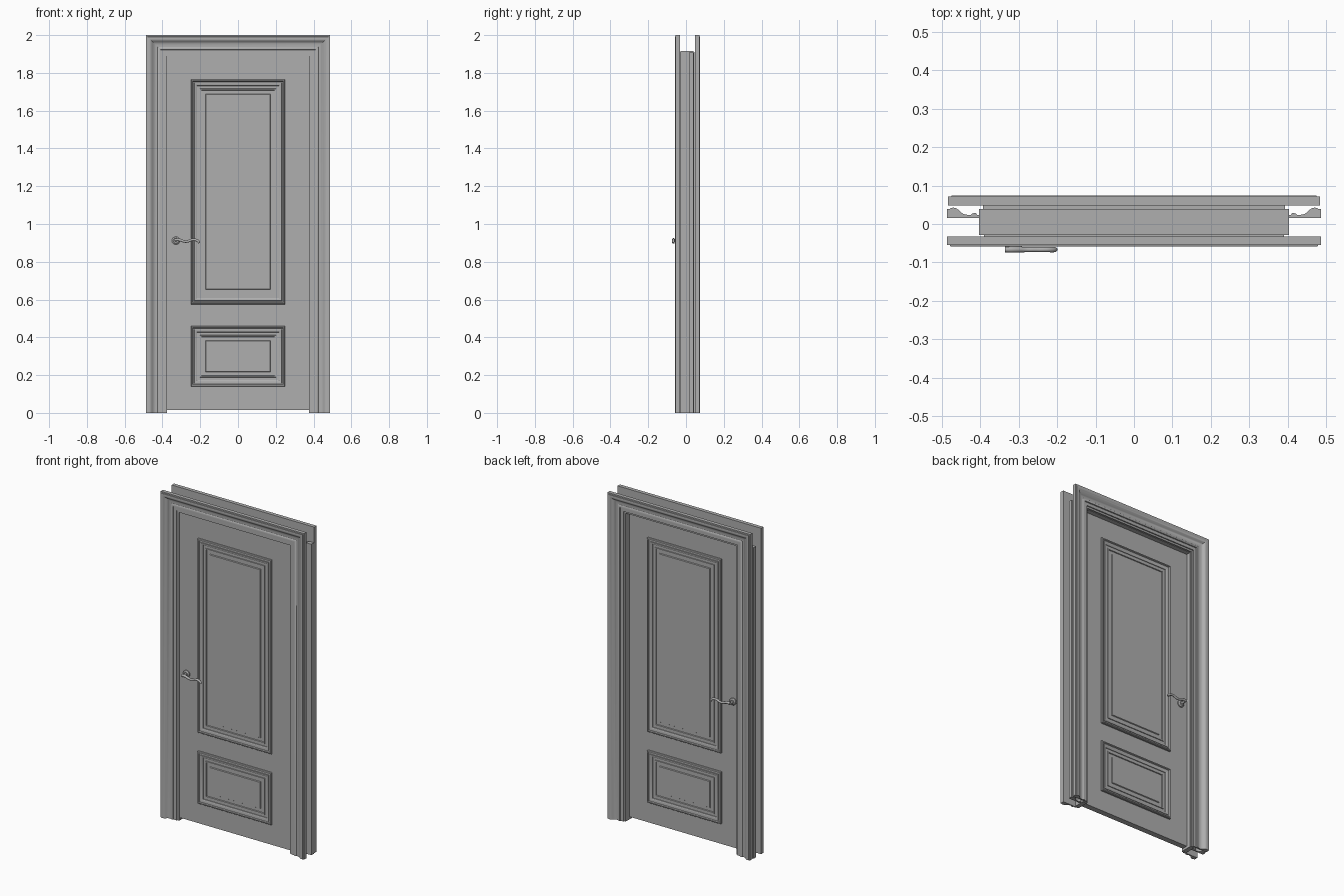
import bpy, bmesh
from mathutils import Matrix, Vector

if "Cube" in bpy.data.objects:
    bpy.data.objects.remove(bpy.data.objects["Cube"])

# mid grey paint shared by every part
PAINT = bpy.data.materials.new("grey_paint")
PAINT.diffuse_color = (.43, .43, .43, 1)
PAINT.use_nodes = True
PAINT.node_tree.nodes["Principled BSDF"].inputs["Base Color"].default_value = PAINT.diffuse_color


def smooth_by_angle(ob, angle):
    bpy.ops.object.select_all(action='DESELECT')
    ob.select_set(True)
    bpy.context.view_layer.objects.active = ob
    bpy.ops.object.shade_smooth_by_angle(angle=angle)


def finish(bm, name, angle=0):
    bmesh.ops.recalc_face_normals(bm, faces=bm.faces)
    me = bpy.data.meshes.new(name)
    bm.to_mesh(me)
    bm.free()
    me.materials.append(PAINT)
    ob = bpy.data.objects.new(name, me)
    bpy.context.collection.objects.link(ob)
    if angle:
        smooth_by_angle(ob, angle)
    return ob


def boxes(name, spans):
    """Boxes given as (x0, x1, y0, y1, z0, z1)."""
    bm = bmesh.new()
    for x0, x1, y0, y1, z0, z1 in spans:
        m = Matrix.Translation(((x0 + x1) / 2, (y0 + y1) / 2, (z0 + z1) / 2))
        m = m @ Matrix.Diagonal((x1 - x0, y1 - y0, z1 - z0, 1))
        bmesh.ops.create_cube(bm, size=1, matrix=m)
    return finish(bm, name)


def moulding(name, path, profile, base, side, field=False):
    """Sweep (inset, height) profile along mitred corners (x, z, inward x, inward z).
    field=True closes the loop and fills the middle; otherwise the ends are capped."""
    bm = bmesh.new()
    rings = [[bm.verts.new((x + dx * d, base + side * h, z + dz * d)) for d, h in profile]
             for x, z, dx, dz in path]
    n, k = len(path), len(profile)
    for i in range(n if field else n - 1):
        a, b = rings[i], rings[(i + 1) % n]
        for j in range(k - 1 if field else k):
            q = (j + 1) % k
            bm.faces.new((a[j], a[q], b[q], b[j]))
    if field:
        bm.faces.new([r[-1] for r in rings])
    else:
        bm.faces.new(rings[0])
        bm.faces.new(rings[-1])
    return finish(bm, name, .45)


CASING = [(0, 0), (0, .023), (.008, .023), (.009, .026), (.018, .0265), (.024, .025),
          (.030, .021), (.036, .015), (.043, .010), (.052, .008), (.062, .008),
          (.066, .011), (.071, .0125), (.076, .012), (.078, .007), (.097, .007), (.097, 0)]
PANEL = [(0, 0), (0, .009), (.003, .013), (.009, .013), (.012, .007), (.018, .007),
         (.019, .010), (.026, .009), (.033, .005), (.034, .002), (.048, .002),
         (.049, .006), (.056, .006), (.058, .001), (.077, .001), (.080, .006)]

# door lining: legs, head and the thin lips on both faces
boxes("door_lining", [
    (-.403, -.375, -.028, .039, 0, 1.915), (.375, .403, -.028, .039, 0, 1.915),
    (-.375, .375, -.028, .039, 1.89, 1.915)])
for tag, w, y0, y1 in (("front", .390, -.035, -.028), ("back", .393, .039, .048)):
    boxes("lining_lip_" + tag, [
        (-w, -.377, y0, y1, 0, 1.908), (.377, w, y0, y1, 0, 1.908),
        (-.377, .377, y0, y1, 1.892, 1.908)])

# casings on both faces
for tag, w, y, s in (("front", .487, -.032, -1), ("back", .484, .048, 1)):
    u = [(-w, 0, 1, 0), (-w, 2, 1, -1), (w, 2, -1, -1), (w, 0, -1, 0)]
    moulding(tag + "_casing", u, CASING, y, s)

# inner casing legs tucked behind the back casing
for tag, s in (("left", -1), ("right", 1)):
    leg = [(s * .487, 0, -s, 0), (s * .487, 1.908, -s, 0)]
    moulding("inner_casing_leg_" + tag, leg, CASING, .016, 1)

# door leaf
FRONT, BACK = -.025, .010
boxes("door_leaf", [(-.3755, .3755, FRONT, BACK, .015, 1.891)])


def handle(tag, y, s):
    """Round rose, neck and a wavy lever."""
    hx, hz = -.329, .912
    bm = bmesh.new()
    rot = Matrix.Rotation(s * -1.5707963, 4, 'X')
    for r1, r2, a, b in ((.021, .021, 0, .008), (.021, .014, .008, .013),
                         (.0075, .0075, .013, .041)):
        m = Matrix.Translation((hx, y + s * (a + b) / 2, hz)) @ rot
        bmesh.ops.create_cone(bm, cap_ends=True, segments=28, radius1=r1, radius2=r2,
                              depth=b - a, matrix=m)
    finish(bm, "handle_rose_" + tag, .5)

    cu = bpy.data.curves.new("handle_lever_" + tag, 'CURVE')
    cu.dimensions = '3D'
    cu.bevel_depth = .008
    cu.bevel_resolution = 3
    cu.resolution_u = 8
    cu.use_fill_caps = True
    cu.materials.append(PAINT)
    sp = cu.splines.new('BEZIER')
    pts = [(-.336, .916, .9), (-.318, .917, 1), (-.275, .907, .85),
           (-.235, .917, .85), (-.210, .908, .9), (-.205, .899, .8)]
    sp.bezier_points.add(len(pts) - 1)
    for bp, (x, z, r) in zip(sp.bezier_points, pts):
        bp.co = Vector((x, y + s * .0415, z))
        bp.radius = r
        bp.handle_left_type = bp.handle_right_type = 'AUTO'
    ob = bpy.data.objects.new("handle_lever_" + tag, cu)
    bpy.context.collection.objects.link(ob)
    bpy.ops.object.select_all(action='DESELECT')
    ob.select_set(True)
    bpy.context.view_layer.objects.active = ob
    bpy.ops.object.convert(target='MESH')
    smooth_by_angle(bpy.context.view_layer.objects.active, .8)


# panels and handles on both faces of the leaf
for tag, y, s in (("front", FRONT, -1), ("back", BACK, 1)):
    for part, z0, z1 in (("upper", .575, 1.765), ("lower", .14, .46)):
        w = .25
        loop = [(-w, z0, 1, 1), (-w, z1, 1, -1), (w, z1, -1, -1), (w, z0, -1, 1)]
        moulding(f"{part}_panel_{tag}", loop, PANEL, y, s, True)
    handle(tag, y, s)
